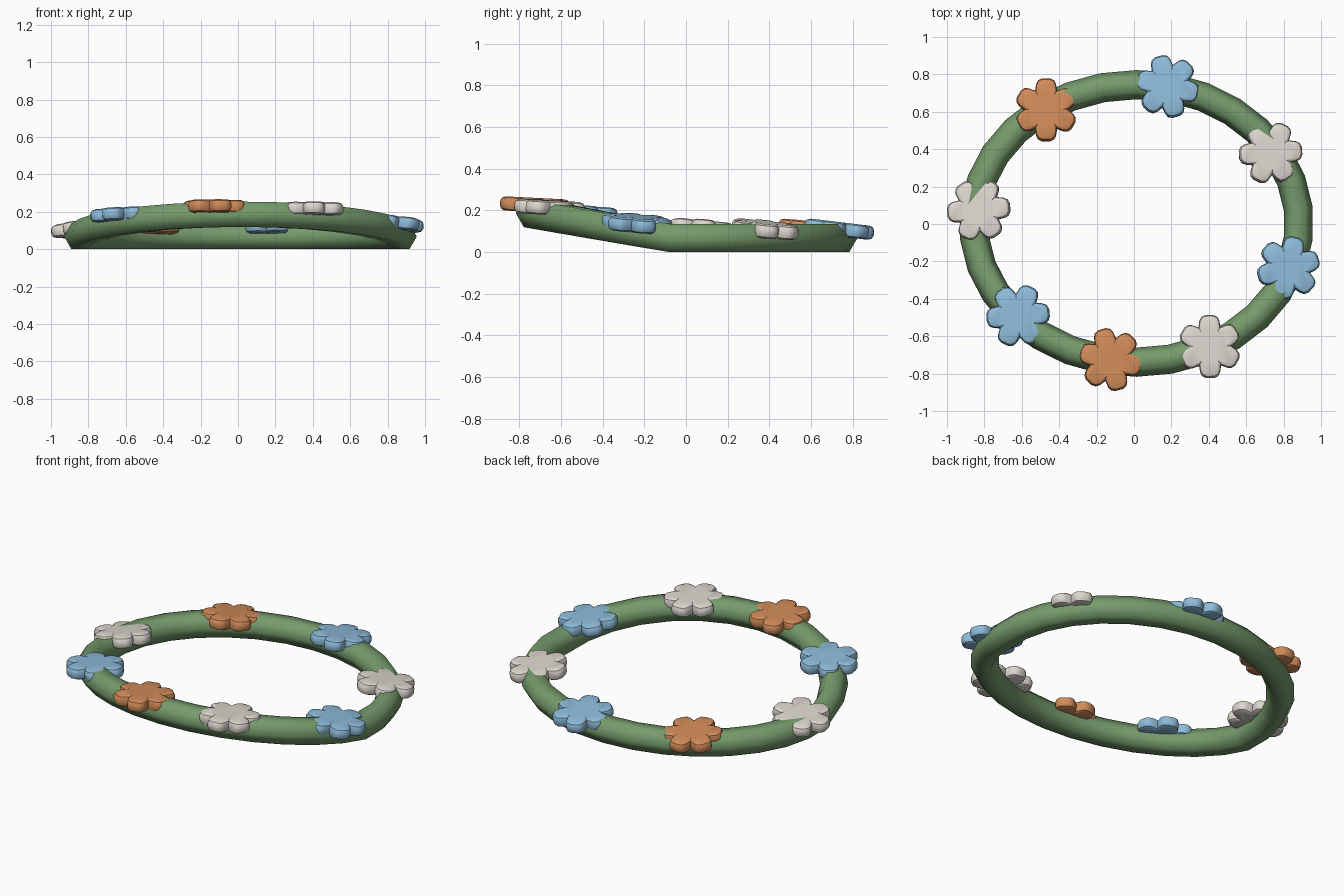
import bpy, bmesh, math
from math import sin, cos, pi, radians
from mathutils import Vector

if "Cube" in bpy.data.objects:
    bpy.data.objects.remove(bpy.data.objects["Cube"])


def material(name, rgb):
    m = bpy.data.materials.new(name)
    m.diffuse_color = (*rgb, 1)
    m.use_nodes = True
    m.node_tree.nodes["Principled BSDF"].inputs["Base Color"].default_value = m.diffuse_color
    return m


GREEN = material("green", (0.18, 0.33, 0.15))
BLUE = material("blue", (0.27, 0.50, 0.70))
ORANGE = material("orange", (0.64, 0.26, 0.10))
CREAM = material("cream", (0.72, 0.68, 0.62))


def finish(name, bm, mat, angle):
    bmesh.ops.recalc_face_normals(bm, faces=bm.faces[:])
    me = bpy.data.meshes.new(name)
    bm.to_mesh(me)
    bm.free()
    me.materials.append(mat)
    ob = bpy.data.objects.new(name, me)
    bpy.context.collection.objects.link(ob)
    bpy.ops.object.select_all(action='DESELECT')
    ob.select_set(True)
    bpy.context.view_layer.objects.active = ob
    bpy.ops.object.shade_smooth_by_angle(angle=radians(angle))
    return ob


def bridge(bm, a, b):
    n = len(a)
    for i in range(n):
        bm.faces.new((a[i], a[(i + 1) % n], b[(i + 1) % n], b[i]))


def centre_z(y):
    return 0.068 + 0.18 * max(0, -y - 0.078)


# Oval band with a hexagonal section, rising towards the front
bm = bmesh.new()
N, SIDES, R = 30, 6, 0.078
rings = []
for i in range(N):
    t = pi / 2 + 2 * pi * i / N
    c = Vector((0.013 + 0.87 * cos(t), 0.003 + 0.742 * sin(t), 0))
    c.z = centre_z(c.y)
    out = Vector((0.742 * cos(t), 0.87 * sin(t), 0)).normalized()
    rings.append([bm.verts.new(c + out * R * cos(k * pi / 3) + Vector((0, 0, R * sin(k * pi / 3))))
                  for k in range(SIDES)])
for i in range(N):
    bridge(bm, rings[i], rings[(i + 1) % N])
finish("band", bm, GREEN, 75)

# One petal outline: angle from petal middle, radius
PETAL = [(-30, 0.118), (-21, 0.148), (-15, 0.164), (-7, 0.170),
         (7, 0.170), (15, 0.164), (21, 0.148)]
# Rounded edge profile: inset, height
EDGE = [(0.026, -0.034), (0.008, -0.027), (0, -0.012),
        (0, 0.012), (0.008, 0.027), (0.026, 0.034)]


def flower(name, x, y, turn, mat):
    bm = bmesh.new()
    t = math.atan2(y / 0.742, x / 0.87)
    normal = Vector((0.11 * cos(t) ** 3, 0.085 + 0.035 * sin(t), 1))
    rot = Vector((0, 0, 1)).rotation_difference(normal.normalized())
    c = Vector((x, y, centre_z(y) + 0.042))
    layers = []
    for inset, z in EDGE:
        layer = []
        for p in range(6):
            for a, r in PETAL:
                ang = radians(turn + 60 * p + a)
                r2 = r - inset
                layer.append(bm.verts.new(c + rot @ Vector((r2 * cos(ang), r2 * sin(ang), z))))
        layers.append(layer)
    for a, b in zip(layers, layers[1:]):
        bridge(bm, a, b)
    bm.faces.new(layers[0])
    bm.faces.new(layers[-1])
    finish(name, bm, mat, 35)


# Eight flowers around the band
for name, x, y, turn, mat in [
    ("flower_front", -0.125, -0.725, 46, ORANGE),
    ("flower_front_right", 0.405, -0.655, 31, CREAM),
    ("flower_right", 0.825, -0.235, 17, BLUE),
    ("flower_back_right", 0.73, 0.38, 4, CREAM),
    ("flower_back", 0.18, 0.735, 46, BLUE),
    ("flower_back_left", -0.47, 0.61, 30, ORANGE),
    ("flower_left", -0.83, 0.075, 5, CREAM),
    ("flower_front_left", -0.62, -0.49, 5, BLUE),
]:
    flower(name, x, y, turn, mat)
